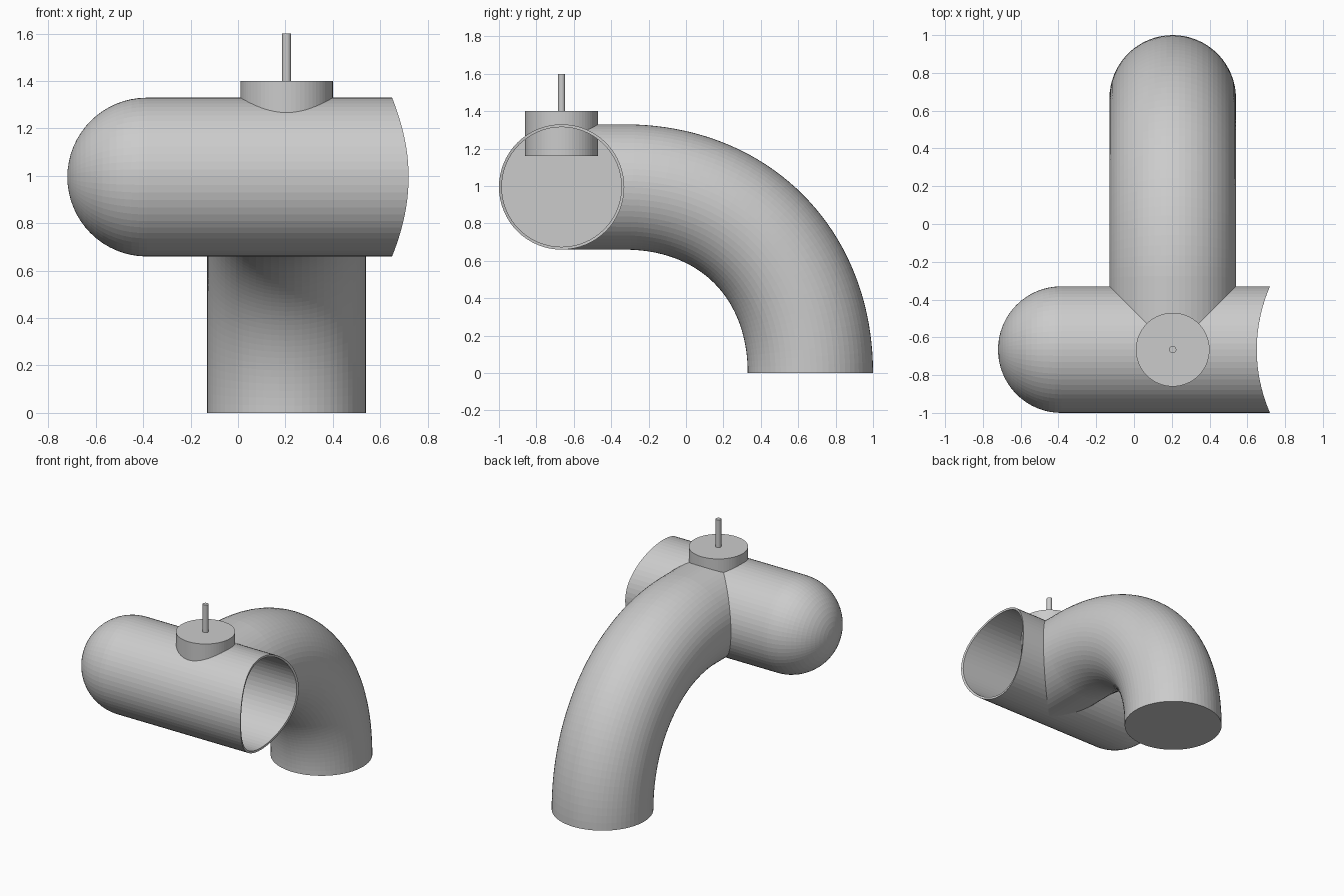
import bpy, bmesh, math
from mathutils import Vector

if "Cube" in bpy.data.objects:
    bpy.data.objects.remove(bpy.data.objects["Cube"], do_unlink=True)

R, R_IN = 0.335, 0.32            # outer and inner pipe radius
XC, YC, ZC = 0.205, -0.665, 0.995  # where the two pipe axes meet
DOME_X = -0.385                  # base of the domed end
SEG = 64

grey = bpy.data.materials.new("plain grey")
grey.use_nodes = True
grey.diffuse_color = (0.6, 0.6, 0.6, 1)
grey.node_tree.nodes["Principled BSDF"].inputs["Base Color"].default_value = (0.6, 0.6, 0.6, 1)

ANGLES = [2 * math.pi * i / SEG for i in range(SEG)]


def skin(name, rings, cap_start=False, cap_end=False):
    """Bridge consecutive rings of points into one surface."""
    bm = bmesh.new()
    rows = [[bm.verts.new(p) for p in ring] for ring in rings]
    for a, b in zip(rows, rows[1:]):
        for i in range(len(a)):
            j = (i + 1) % len(a)
            bm.faces.new((a[i], a[j], b[j], b[i]))
    if cap_start:
        bm.faces.new(rows[0])
    if cap_end:
        bm.faces.new(rows[-1])
    bmesh.ops.remove_doubles(bm, verts=bm.verts[:], dist=1e-5)
    bmesh.ops.recalc_face_normals(bm, faces=bm.faces[:])
    mesh = bpy.data.meshes.new(name)
    bm.to_mesh(mesh)
    bm.free()
    mesh.materials.append(grey)
    obj = bpy.data.objects.new(name, mesh)
    bpy.context.collection.objects.link(obj)
    return obj


# Main pipe: domed at one end, hollow with a saddle-cut mouth at the other
def pipe_ring(x, r):
    return [(x, YC + r * math.cos(a), ZC + r * math.sin(a)) for a in ANGLES]


def mouth_ring(r):
    cut = 0.837
    return [(0.65 + cut - math.sqrt(cut ** 2 - (y - YC) ** 2), y, z)
            for _, y, z in pipe_ring(0, r)]


dome = []
for i in range(17):
    t = math.pi / 2 * i / 16
    dome.append(pipe_ring(DOME_X - R * math.cos(t), R * math.sin(t)))
skin("main_pipe", dome + [mouth_ring(R), mouth_ring(R_IN), pipe_ring(DOME_X, R_IN)],
     cap_end=True)

# Elbow pipe: mitred onto the main pipe, then bent down to the ground
elbow = [[(XC + R * math.cos(a), YC + R * abs(math.cos(a)), ZC + R * math.sin(a))
          for a in ANGLES]]
K = 0.59
start, end = Vector((YC + R, ZC)), Vector((-YC, 0))
h1 = start + Vector((K * ZC, 0))
h2 = end + Vector((0, K * ZC))
STEPS = 40
for i in range(1, STEPS + 1):
    t = i / STEPS
    s = 1 - t
    p = s**3 * start + 3 * s * s * t * h1 + 3 * s * t * t * h2 + t**3 * end
    d = (s * s * (h1 - start) + 2 * s * t * (h2 - h1) + t * t * (end - h2)).normalized()
    n = Vector((-d.y, d.x))      # points to the outside of the bend
    elbow.append([(XC + R * math.cos(a),
                   p.x + n.x * R * math.sin(a),
                   p.y + n.y * R * math.sin(a)) for a in ANGLES])
skin("elbow_pipe", elbow, cap_end=True)


# Plug and thin stem standing on top of the joint
def upright(name, r, z0, z1):
    return skin(name, [[(XC + r * math.cos(a), YC + r * math.sin(a), z) for a in ANGLES]
                       for z in (z0, z1)], True, True)


upright("plug", 0.195, 1.16, 1.4)
upright("stem", 0.019, 1.4, 1.6)
